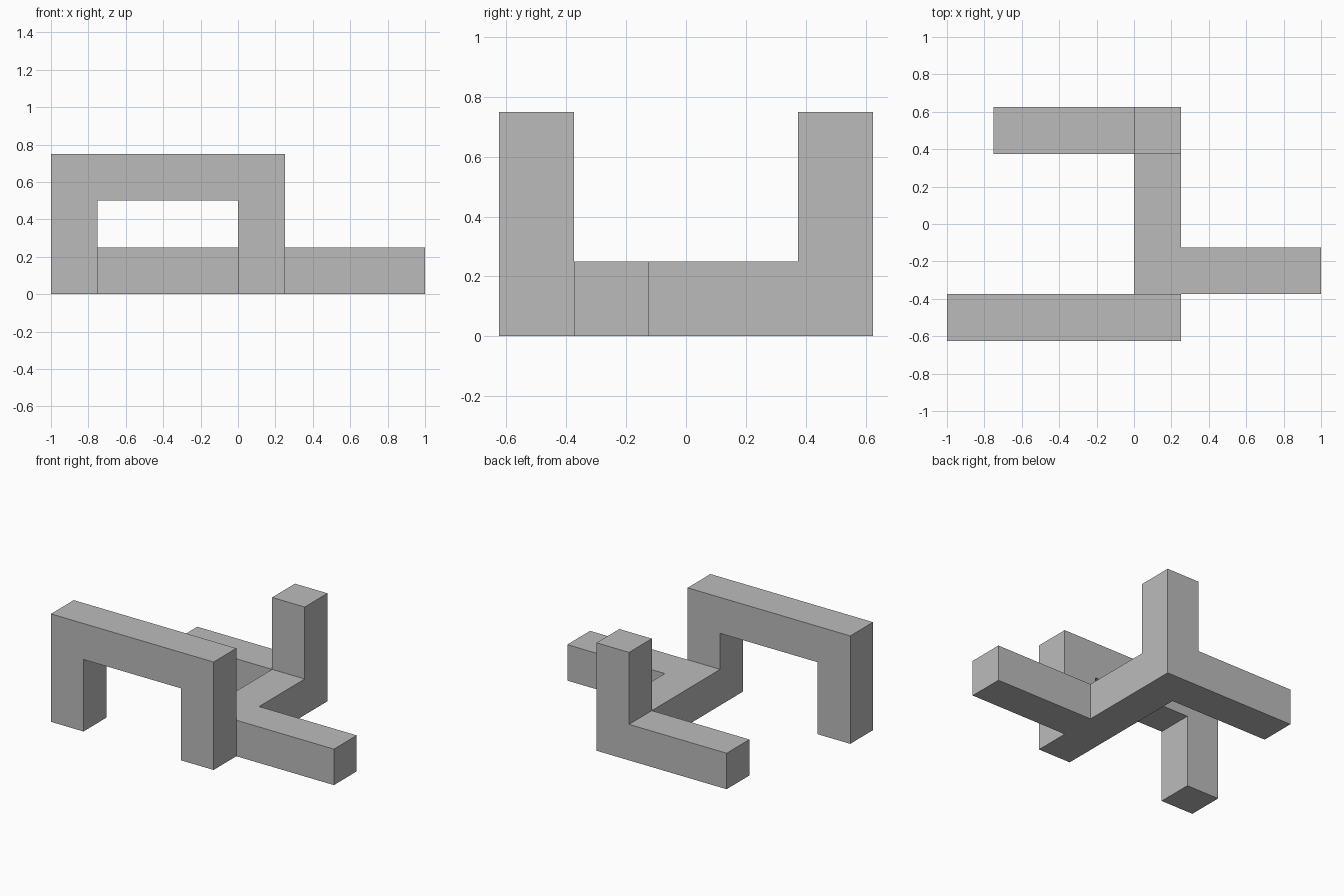
import bpy
import bmesh
from mathutils import Vector

CELL = 0.25
ORIGIN = Vector((-1.0, -0.625, 0.0))

old = bpy.data.objects.get("Cube")
if old:
    bpy.data.objects.remove(old, do_unlink=True)

grey = bpy.data.materials.new("plain_grey")
grey.use_nodes = True
colour = (0.5, 0.5, 0.5, 1.0)
grey.diffuse_color = colour
grey.node_tree.nodes["Principled BSDF"].inputs["Base Color"].default_value = colour


def run(start, end):
    """All grid cells on the straight line from start to end, both included."""
    a, b = Vector(start), Vector(end)
    steps = round((b - a).length)
    return {tuple(round(c) for c in a.lerp(b, i / max(steps, 1)))
            for i in range(steps + 1)}


def make_piece(name, cells):
    """Skin a set of cells with one closed shell of large flat faces."""
    bm = bmesh.new()
    for cell in cells:
        centre = Vector(cell) + Vector((0.5, 0.5, 0.5))
        for axis in range(3):
            for sign in (-1, 1):
                normal = Vector((0, 0, 0))
                normal[axis] = sign
                if tuple(round(c) for c in Vector(cell) + normal) in cells:
                    continue
                u = Vector((0, 0, 0))
                u[(axis + 1) % 3] = 0.5
                v = normal.cross(u)
                mid = centre + normal * 0.5
                corners = (mid - u - v, mid + u - v, mid + u + v, mid - u + v)
                bm.faces.new([bm.verts.new(ORIGIN + p * CELL) for p in corners])
    bmesh.ops.remove_doubles(bm, verts=bm.verts[:], dist=0.001)
    bmesh.ops.dissolve_limit(bm, angle_limit=0.01, verts=bm.verts[:],
                             edges=bm.edges[:])
    bmesh.ops.recalc_face_normals(bm, faces=bm.faces[:])
    mesh = bpy.data.meshes.new(name)
    bm.to_mesh(mesh)
    bm.free()
    mesh.materials.append(grey)
    obj = bpy.data.objects.new(name, mesh)
    bpy.context.collection.objects.link(obj)
    return obj


# Front arch: two legs joined by a beam
make_piece("front_arch",
           run((0, 0, 0), (0, 0, 2))
           | run((0, 0, 2), (4, 0, 2))
           | run((4, 0, 0), (4, 0, 2)))

# Branched base: spine, two side arms and the rear post
make_piece("branched_base",
           run((4, 1, 0), (4, 4, 0))
           | run((4, 1, 0), (7, 1, 0))
           | run((1, 4, 0), (4, 4, 0))
           | run((4, 4, 0), (4, 4, 2)))
